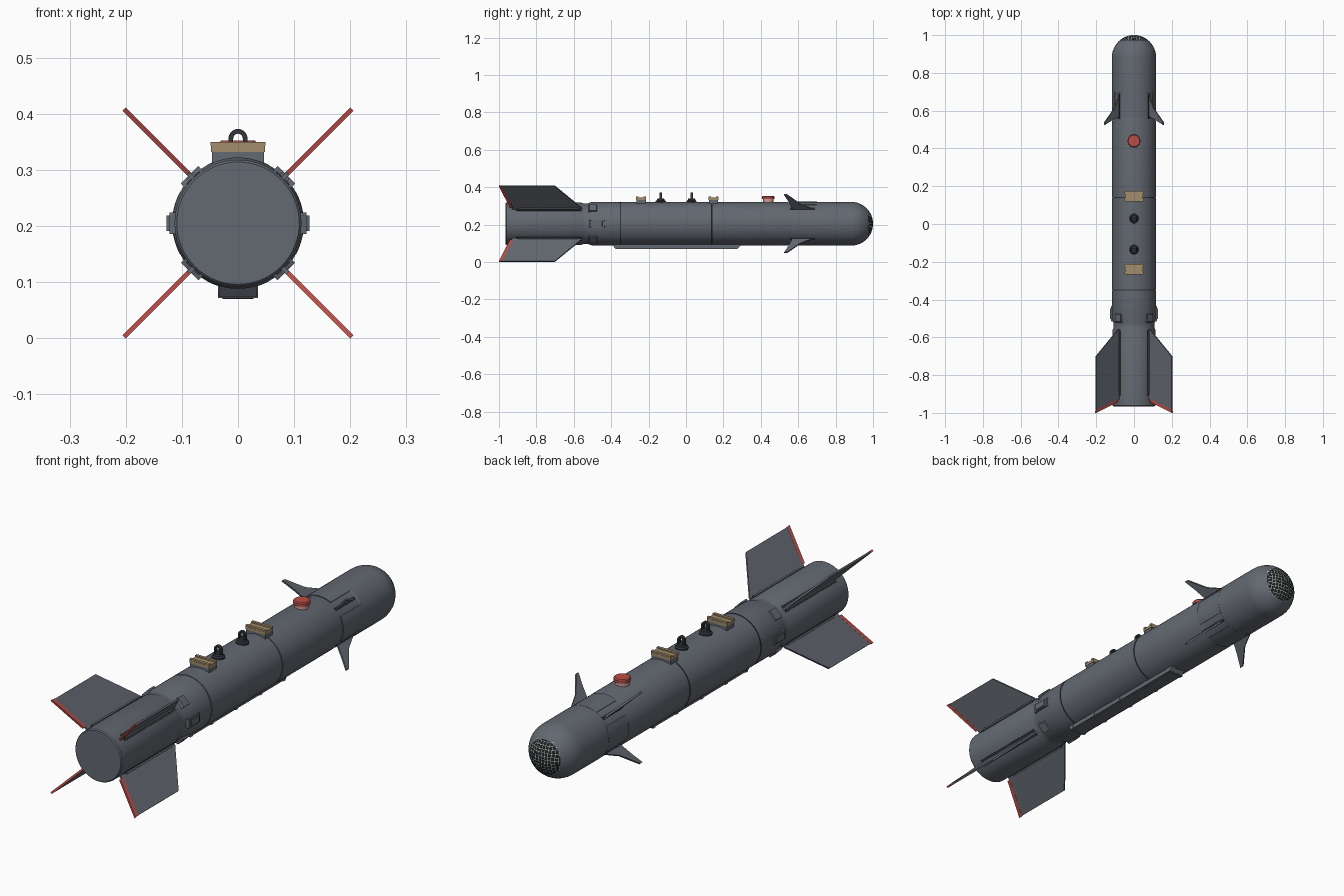
import bpy, bmesh, math
from mathutils import Vector

if "Cube" in bpy.data.objects:
    bpy.data.objects.remove(bpy.data.objects["Cube"])

AXIS = 0.205          # height of the body centre line
R = 0.117             # body radius
QUARTERS = [math.radians(a) for a in (45, 135, 225, 315)]


def material(name, rgb):
    m = bpy.data.materials.new(name)
    m.diffuse_color = (*rgb, 1)
    m.use_nodes = True
    m.node_tree.nodes["Principled BSDF"].inputs["Base Color"].default_value = m.diffuse_color
    return m


GREY = material("body grey", (0.125, 0.14, 0.165))
DARK = material("dark grey", (0.03, 0.034, 0.04))
BLACK = material("sensor black", (0.012, 0.016, 0.017))
RED = material("red", (0.50, 0.075, 0.065))
PINK = material("pale red", (0.60, 0.33, 0.29))
TAN = material("tan", (0.36, 0.27, 0.15))
WHITE = material("lattice white", (0.62, 0.65, 0.62))


def finish(name, bm, mats, smooth=False):
    bmesh.ops.recalc_face_normals(bm, faces=bm.faces)
    me = bpy.data.meshes.new(name)
    bm.to_mesh(me)
    bm.free()
    for m in mats:
        me.materials.append(m)
    ob = bpy.data.objects.new(name, me)
    bpy.context.collection.objects.link(ob)
    if smooth:
        bpy.ops.object.select_all(action='DESELECT')
        ob.select_set(True)
        bpy.context.view_layer.objects.active = ob
        bpy.ops.object.shade_smooth_by_angle(angle=math.radians(25))
    return ob


def radial(r, y, t, a):
    """Point at radius r, station y and tangent offset t, seen at angle a."""
    return Vector((r * math.cos(a) - t * math.sin(a), y,
                   AXIS + r * math.sin(a) + t * math.cos(a)))


def prism(name, outline, half, a, mat):
    """Outline in (radius, y), thickened to both sides in the tangent direction."""
    bm = bmesh.new()
    lo, hi = [[bm.verts.new(radial(r, y, s * half, a)) for r, y in outline] for s in (-1, 1)]
    n = len(outline)
    bm.faces.new(lo)
    bm.faces.new(hi)
    for i in range(n):
        j = (i + 1) % n
        bm.faces.new((lo[i], lo[j], hi[j], hi[i]))
    return finish(name, bm, [mat])


def pad(name, r0, r1, y0, y1, half, a, mat, slope=0.0):
    return prism(name, [(r0, y0), (r1, y0 + slope), (r1, y1 - slope), (r0, y1)], half, a, mat)


def turned(name, profile, mats, rule=lambda c: 0, n=64, origin=(0, 0, AXIS), upright=False):
    """Turn a profile of (station, radius) round the y axis or the z axis."""
    bm = bmesh.new()
    rings = []
    for s, r in profile:
        ring = []
        for i in range(n):
            a = math.tau * i / n
            u, v = r * math.cos(a), r * math.sin(a)
            p = (u, v, s) if upright else (u, s, v)
            ring.append(bm.verts.new(Vector(p) + Vector(origin)))
        rings.append(ring)
    for p, q in zip(rings, rings[1:]):
        for i in range(n):
            j = (i + 1) % n
            bm.faces.new((p[i], p[j], q[j], q[i]))
    bm.faces.new(rings[0])
    bm.faces.new(rings[-1])
    for f in bm.faces:
        f.material_index = rule(f.calc_center_median())
    return finish(name, bm, mats, True)


def shell(name, r0, r1, y0, y1, mid, spread, mat, n=10):
    """Curved panel wrapped on the body."""
    bm = bmesh.new()
    rows = []
    for i in range(n + 1):
        a = mid - spread + 2 * spread * i / n
        rows.append([bm.verts.new(radial(r, y, 0, a))
                     for r, y in ((r0, y0), (r1, y0), (r1, y1), (r0, y1))])
    for p, q in zip(rows, rows[1:]):
        for k in range(4):
            bm.faces.new((p[k], p[(k + 1) % 4], q[(k + 1) % 4], q[k]))
    bm.faces.new(rows[0])
    bm.faces.new(rows[-1])
    return finish(name, bm, [mat], True)


# Body with grooved seams and a round nose
SEAMS = (-0.35, 0.14, 0.80)
profile = [(-0.965, 0.109), (-0.96, 0.113), (-0.56, 0.113), (-0.55, 0.109), (-0.525, 0.109), (-0.50, R)]
for s in SEAMS:
    if s == 0.80:   # narrower control section ahead of the long mid body
        profile += [(0.535, R), (0.55, 0.114), (0.695, 0.114), (0.70, R)]
        continue
    profile += [(s - 0.003, R), (s - 0.002, R - 0.002), (s + 0.002, R - 0.002), (s + 0.003, R)]
NOSE = 1.0 - R
profile += [(NOSE + R * math.sin(t), R * math.cos(t))
            for t in [math.radians(k) for k in (0, 8, 16, 24, 32, 40, 45, 50, 56, 63, 70, 77, 84, 88)]]


def body_colour(c):
    if c.y > NOSE + R * math.sin(math.radians(50)):
        return 2
    return 1 if any(abs(c.y - s) < 0.0025 for s in SEAMS[:2]) else 0


turned("body", profile, [GREY, DARK, BLACK], body_colour)

# White lattice lying on the sensor window
bm = bmesh.new()
bmesh.ops.create_grid(bm, x_segments=12, y_segments=12, size=0.084)
bmesh.ops.delete(bm, geom=[f for f in bm.faces if f.calc_center_median().length > 0.075], context='FACES')
ri = R + 0.0012
cells = list(bm.faces)
bmesh.ops.inset_individual(bm, faces=cells, thickness=0.0011)
bmesh.ops.delete(bm, geom=cells, context='FACES')
for v in bm.verts:
    x, z = v.co.x, v.co.y
    v.co = Vector((x, NOSE + math.sqrt(ri * ri - x * x - z * z) - 0.001, AXIS + z))
lattice = finish("sensor_lattice", bm, [WHITE])
if sum(p.normal.y for p in lattice.data.polygons) < 0:
    lattice.data.flip_normals()

# Control section: curved panels, canards and their slots
for k in range(4):
    shell("control_panel", 0.11, R + 0.0005, 0.56, 0.70, k * math.pi / 2, math.radians(28), GREY)
for a in QUARTERS:
    prism("canard", [(0.10, 0.69), (0.118, 0.67), (0.15, 0.61), (0.219, 0.54), (0.219, 0.525),
                     (0.165, 0.55), (0.118, 0.568), (0.10, 0.57)], 0.004, a, GREY)
    pad("canard_slot", 0.105, 0.1165, 0.555, 0.69, 0.007, a, DARK)

# Tail fins with red trailing edges, root rails and hinge housings
for a in QUARTERS:
    prism("tail_fin", [(0.10, -0.55), (0.122, -0.56), (0.284, -0.70), (0.284, -0.99),
                       (0.122, -0.93), (0.10, -0.93)], 0.0038, a, GREY)
    prism("fin_trailing_edge", [(0.125, -0.925), (0.285, -0.982), (0.287, -1.0), (0.125, -0.942)],
          0.0042, a, RED)
    pad("fin_root_rail", 0.10, 0.121, -0.90, -0.57, 0.009, a, GREY, 0.006)
    pad("fin_root_slot", 0.10, 0.1145, -0.91, -0.56, 0.016, a, DARK)
    pad("hinge_housing", 0.10, 0.122, -0.525, -0.47, 0.022, a, GREY, 0.008)
for a in (0, math.pi):
    pad("side_housing", 0.10, 0.127, -0.51, -0.44, 0.014, a, GREY, 0.008)
    pad("side_cover", 0.10, 0.122, -0.52, -0.43, 0.019, a, GREY, 0.006)

# Cable duct under the belly with clamps
DOWN, UP = -math.pi / 2, math.pi / 2
pad("belly_duct", 0.105, 0.131, -0.40, 0.30, 0.034, DOWN, GREY, 0.02)
pad("belly_duct_cap", 0.125, 0.135, -0.385, 0.285, 0.028, DOWN, GREY, 0.01)
for y in (-0.37, -0.23, -0.06, 0.11, 0.27):
    pad("duct_clamp", 0.105, 0.133, y - 0.008, y + 0.008, 0.036, DOWN, GREY)

# Tan saddle blocks on top
for y in (0.147, -0.24):
    pad("saddle_base", 0.105, 0.128, y - 0.025, y + 0.025, 0.046, UP, GREY)
    pad("saddle_block", 0.127, 0.139, y - 0.027, y + 0.027, 0.048, UP, TAN)
    for d in (-0.02, 0.02):
        pad("saddle_ridge", 0.138, 0.145, y + d - 0.006, y + d + 0.006, 0.049, UP, TAN)

# Suspension lugs: round foot, neck and arch
for y in (0.03, -0.135):
    turned("lug_foot", [(0.108, 0.027), (0.121, 0.027), (0.126, 0.02), (0.134, 0.018)], [DARK],
           n=24, origin=(0, y, AXIS), upright=True)
    bm = bmesh.new()
    outer = [(-0.017, 0.13)] + [(-0.017 * math.cos(k * math.pi / 10), 0.151 + 0.017 * math.sin(k * math.pi / 10))
                                for k in range(11)] + [(0.017, 0.13)]
    inner = [(x * 0.5, 0.13 if z < 0.14 else 0.151 + (z - 0.151) * 0.5) for x, z in outer]
    rows = [[bm.verts.new((x, y + d, AXIS + z)) for x, z, d in
             ((*o, -0.007), (*o, 0.007), (*i, 0.007), (*i, -0.007))] for o, i in zip(outer, inner)]
    for p, q in zip(rows, rows[1:]):
        for k in range(4):
            bm.faces.new((p[k], p[(k + 1) % 4], q[(k + 1) % 4], q[k]))
    finish("lug_arch", bm, [DARK])

# Red cap on a pale collar
turned("cap_collar", [(0.105, 0.029), (0.134, 0.029)], [PINK], n=32, origin=(0, 0.44, AXIS), upright=True)
turned("cap", [(0.131, 0.034), (0.143, 0.034), (0.147, 0.030)], [RED], n=32, origin=(0, 0.44, AXIS), upright=True)
